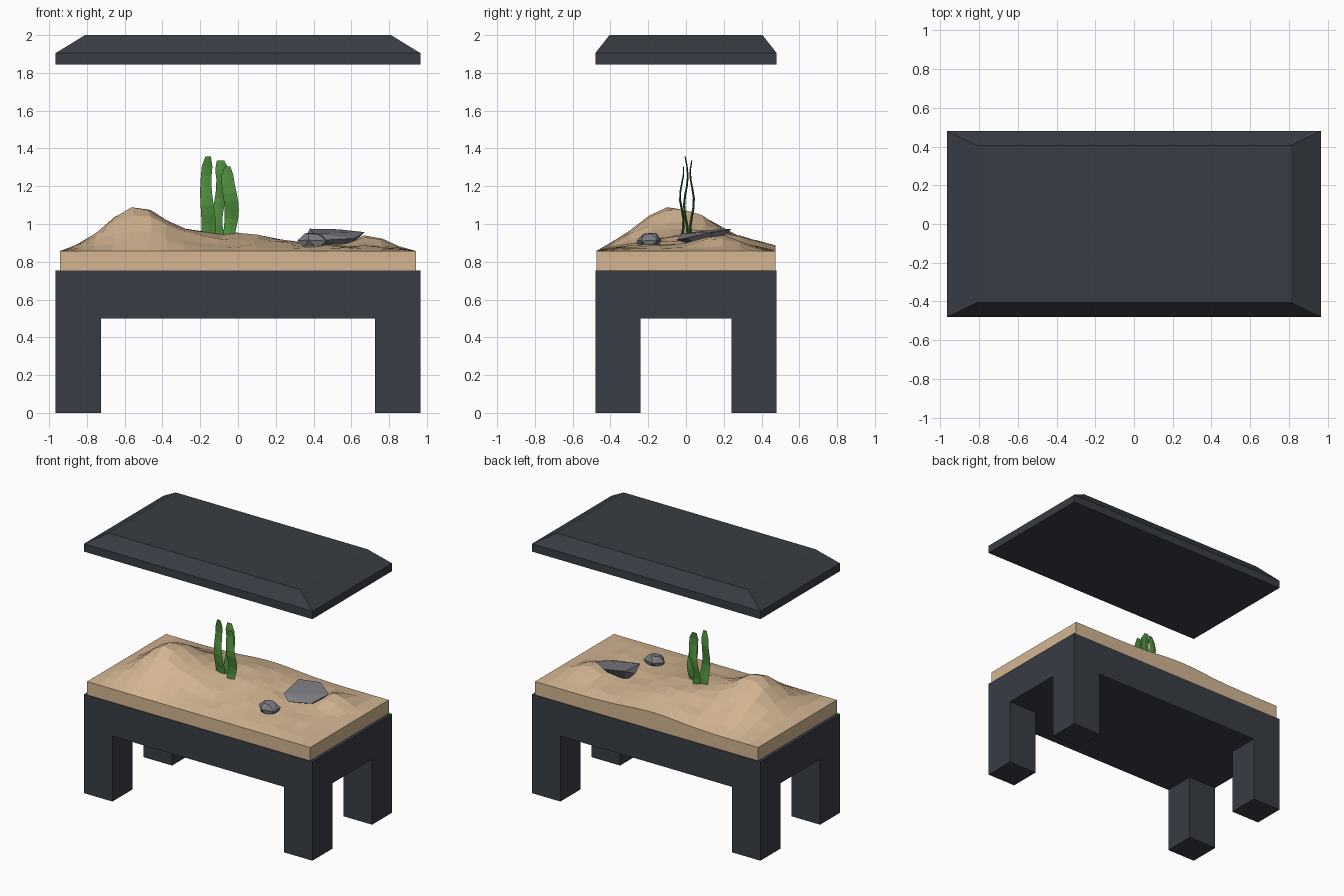
import bpy, bmesh, math, random
from mathutils import Vector

random.seed(4)
cube = bpy.data.objects.get("Cube")
if cube:
    bpy.data.objects.remove(cube, do_unlink=True)


def material(name, rgb):
    m = bpy.data.materials.new(name)
    m.use_nodes = True
    m.diffuse_color = (*rgb, 1)
    m.node_tree.nodes["Principled BSDF"].inputs["Base Color"].default_value = (*rgb, 1)
    return m


DARK = material("dark slate", (0.04, 0.047, 0.058))
SAND = material("sand", (0.66, 0.47, 0.29))
STONE = material("grey stone", (0.2, 0.2, 0.22))
GREEN = material("leaf green", (0.075, 0.26, 0.045))


def finish(name, bm, mat):
    bmesh.ops.recalc_face_normals(bm, faces=bm.faces)
    mesh = bpy.data.meshes.new(name)
    bm.to_mesh(mesh)
    bm.free()
    mesh.materials.append(mat)
    ob = bpy.data.objects.new(name, mesh)
    bpy.context.collection.objects.link(ob)
    return ob


def loft(name, rings, mat):
    """Skin a stack of equal-length rings and cap both ends."""
    bm = bmesh.new()
    rows = [[bm.verts.new(p) for p in ring] for ring in rings]
    n = len(rows[0])
    for a, b in zip(rows, rows[1:]):
        for i in range(n):
            j = (i + 1) % n
            bm.faces.new((a[i], a[j], b[j], b[i]))
    bm.faces.new(rows[0])
    bm.faces.new(rows[-1])
    return finish(name, bm, mat)


def rect(x, y, z):
    return [(-x, -y, z), (x, -y, z), (x, y, z), (-x, y, z)]


# Lid with bevelled top edge
W, D = 0.965, 0.48
loft("lid", [rect(W, D, 1.845), rect(W, D, 1.905), rect(0.81, 0.405, 2)], DARK)

# Stand: one slab, with four legs extruded down from its corners
bm = bmesh.new()
xs, ys = (-W, -0.725, 0.725, W), (-D, -0.24, 0.24, D)
grid = [[bm.verts.new((x, y, 0.5)) for y in ys] for x in xs]
cells = {}
for i in range(3):
    for j in range(3):
        cells[i, j] = bm.faces.new((grid[i][j], grid[i + 1][j],
                                    grid[i + 1][j + 1], grid[i][j + 1]))
top = bmesh.ops.extrude_face_region(bm, geom=list(bm.faces), use_keep_orig=True)
for v in top["geom"]:
    if isinstance(v, bmesh.types.BMVert):
        v.co.z = 0.755
for i in (0, 2):
    for j in (0, 2):
        leg = bmesh.ops.extrude_discrete_faces(bm, faces=[cells[i, j]])
        for v in leg["faces"][0].verts:
            v.co.z = 0
bmesh.ops.dissolve_limit(bm, angle_limit=0.01, verts=bm.verts, edges=bm.edges)
finish("stand", bm, DARK)


# Sand bed with a large dune, a middle rise and a small dune
def bump(x, y, cx, cy, sx, sy, power=2):
    return math.exp(-math.hypot((x - cx) / sx, (y - cy) / sy) ** power)


def sand_height(x, y):
    edge = (1 - abs(x / SX) ** 5) * (1 - abs(y / SY) ** 4)
    h = 0.22 * bump(x, y, -0.56, -0.06, 0.25, 0.29, 1.9)
    h += 0.065 * bump(x, y, -0.03, 0.1, 0.3, 0.3)
    h += 0.08 * bump(x, y, 0.72, 0.18, 0.13, 0.15)
    h += 0.03 + random.uniform(-0.008, 0.008)
    back = 0.03 * bump(x, y, -0.05, SY, 0.3, 0.2)
    return 0.857 + edge * h + back


SX, SY, NX, NY = 0.942, 0.475, 20, 10
bm = bmesh.new()
bmesh.ops.create_grid(bm, x_segments=NX, y_segments=NY, size=1)
for v in bm.verts:
    x, y = v.co.x * SX, v.co.y * SY
    if abs(v.co.x) < 0.99 and abs(v.co.y) < 0.99:
        x += random.uniform(-0.015, 0.015)
        y += random.uniform(-0.015, 0.015)
    v.co = (x, y, sand_height(x, y))
rim = [e for e in bm.edges if e.is_boundary]
skirt = bmesh.ops.extrude_edge_only(bm, edges=rim)["geom"]
for v in skirt:
    if isinstance(v, bmesh.types.BMVert):
        v.co.z = 0.755
bmesh.ops.holes_fill(bm, edges=[e for e in bm.edges if e.is_boundary], sides=0)
finish("sand_bed", bm, SAND)


# Angular rocks as convex hulls
def rock(name, points):
    bm = bmesh.new()
    for p in points:
        bm.verts.new(p)
    bmesh.ops.convex_hull(bm, input=bm.verts)
    bmesh.ops.dissolve_limit(bm, angle_limit=0.08, verts=bm.verts, edges=bm.edges)
    finish(name, bm, STONE)


rock("large_rock", [(0.38, 0.19, 0.975), (0.53, 0.24, 0.972), (0.67, 0.14, 0.957),
                    (0.62, 0, 0.925), (0.46, -0.05, 0.915), (0.4, -0.02, 0.95),
                    (0.36, 0.1, 0.93), (0.42, 0.12, 0.87), (0.58, 0.1, 0.87)])

pebble = []
for z, r, turn in ((0.875, 0.06, 0), (0.915, 0.085, 0.5), (0.95, 0.045, 0.2)):
    for k in range(5):
        a = math.tau * (k + turn) / 5
        pebble.append((0.4 + r * math.cos(a), -0.195 + 0.8 * r * math.sin(a),
                       z + random.uniform(-0.006, 0.006)))
rock("small_rock", pebble)


# Wavy ribbon plants
def plant(name, x, y, tip, sway, phase):
    rings, steps, base = [], 9, 0.89
    for k in range(steps + 1):
        t = k / steps
        cx = x + sway * math.sin(math.pi * 2 * t + phase)
        cy = y + 0.01 * math.sin(math.pi * 3 * t + phase)
        w = 0.033 + 0.005 * math.sin(5 * t + phase)
        if k == steps:
            w *= 0.5
        d = 0.008 * (1 - 0.6 * t)
        z = base + (tip - base) * t
        rings.append([Vector((cx + sx * w, cy + sy * d, z))
                      for sx, sy in ((-1, 0), (0, -1), (1, 0), (0, 1))])
    loft(name, rings, GREEN)


plant("tall_plant", -0.162, 0, 1.357, 0.008, 0.5)
plant("middle_plant", -0.095, 0.032, 1.337, 0.016, 3.0)
plant("short_plant", -0.045, -0.022, 1.305, 0.012, 5.2)
